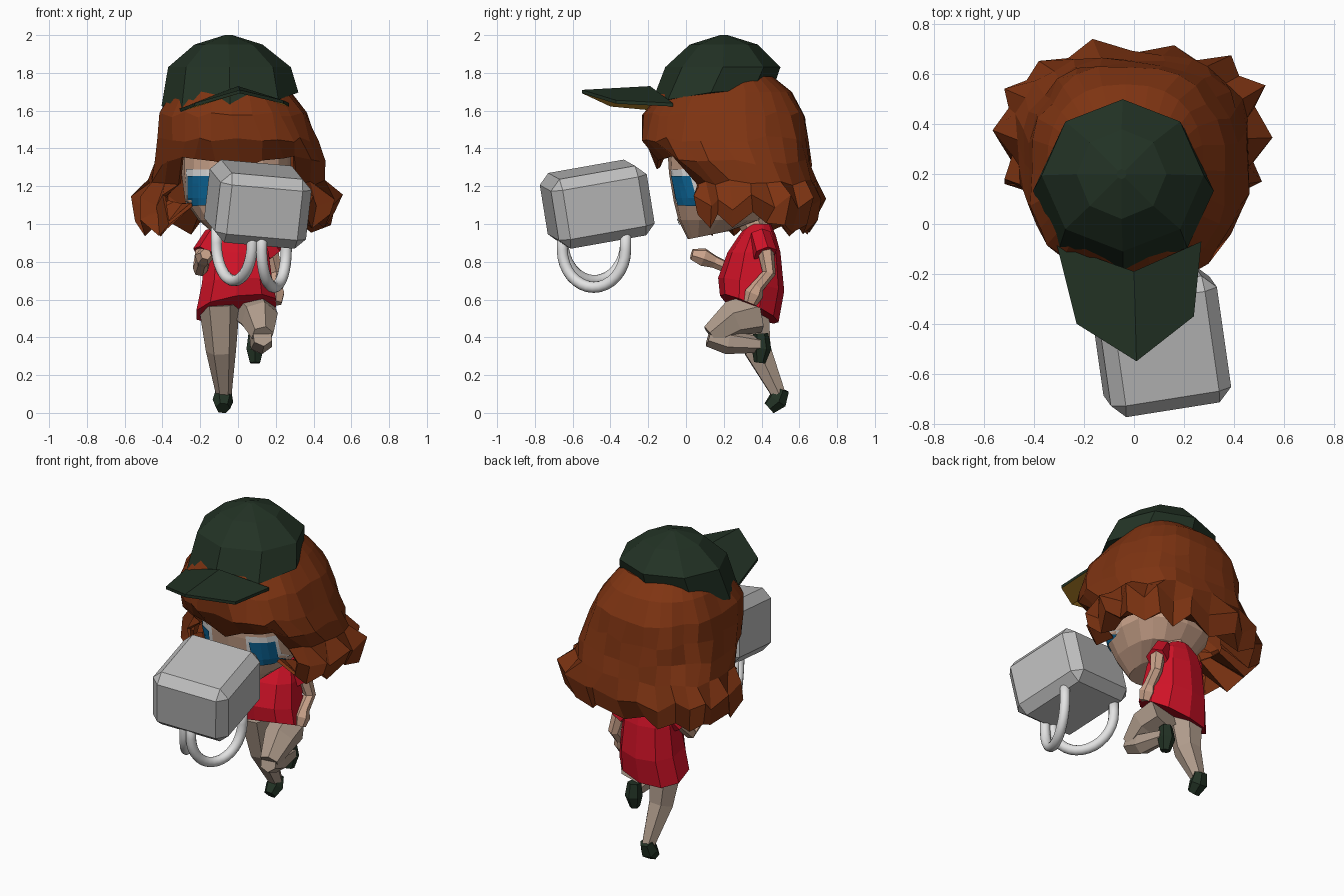
import bpy, bmesh, math, random
from mathutils import Vector
from mathutils.bvhtree import BVHTree

if "Cube" in bpy.data.objects:
    bpy.data.objects.remove(bpy.data.objects["Cube"])

random.seed(4)


def mat(name, r, g, b):
    m = bpy.data.materials.new(name)
    m.diffuse_color = (r, g, b, 1)
    m.use_nodes = True
    m.node_tree.nodes["Principled BSDF"].inputs["Base Color"].default_value = m.diffuse_color
    return m


SKIN = mat("skin", 0.60, 0.37, 0.26)
TIGHTS = mat("tights", 0.43, 0.33, 0.26)
HAIR = mat("auburn", 0.21, 0.034, 0.006)
DARK = mat("dark green", 0.016, 0.032, 0.018)
RED = mat("red", 0.62, 0.006, 0.02)
BLUE = mat("blue", 0.004, 0.14, 0.33)
GOLD = mat("gold", 0.52, 0.26, 0.025)
GREY = mat("grey", 0.52, 0.52, 0.52)
WHITE = mat("white", 0.76, 0.76, 0.76)


def make(name, verts, faces, material):
    me = bpy.data.meshes.new(name)
    me.from_pydata([tuple(v) for v in verts], [], faces)
    bm = bmesh.new()
    bm.from_mesh(me)
    bmesh.ops.recalc_face_normals(bm, faces=bm.faces)
    bm.to_mesh(me)
    bm.free()
    me.materials.append(material)
    ob = bpy.data.objects.new(name, me)
    bpy.context.collection.objects.link(ob)
    return ob


def power(v, e):
    return math.copysign(abs(v) ** e, v)


def loft(name, rows, material, n=8, e=1.0, shape=None, skip=None, bottom=True):
    """Rows: z, x left, x right, y front, y back, optional slope along y and x."""
    verts, faces = [], []
    for j, row in enumerate(rows):
        z, xl, xr, yf, yb, sy, sx = (*row, 0, 0)[:7]
        xc, yc = (xl + xr) / 2, (yf + yb) / 2
        for i in range(n):
            a = 2 * math.pi * i / n
            dx = (xr - xl) / 2 * power(math.sin(a), e)
            dy = -(yb - yf) / 2 * power(math.cos(a), e)
            p = Vector((xc + dx, yc + dy, z + sy * dy + sx * dx))
            verts.append(shape(j, i, p, Vector((xc, yc, z))) if shape else p)
    for j in range(len(rows) - 1):
        for i in range(n):
            if not (skip and skip(j, i)):
                k = (i + 1) % n
                faces.append((j * n + i, j * n + k, j * n + n + k, j * n + n + i))
    faces.append(tuple(range(n)))
    if bottom:
        faces.append(tuple(range((len(rows) - 1) * n, len(rows) * n)))
    return make(name, verts, faces, material)


def limb(name, pts, material, n=6):
    """Faceted tube through points (x, y, z, radius)."""
    verts, faces = [], []
    P = [Vector(p[:3]) for p in pts]
    q, old = None, Vector((0, 0, 1))
    for j, p in enumerate(P):
        d = (P[min(j + 1, len(P) - 1)] - P[max(j - 1, 0)]).normalized()
        turn = old.rotation_difference(d)
        q, old = (turn @ q if q else turn), d
        for i in range(n):
            a = 2 * math.pi * (i + 0.5) / n
            verts.append(p + q @ Vector((math.cos(a), math.sin(a), 0)) * pts[j][3])
    for j in range(len(P) - 1):
        for i in range(n):
            k = (i + 1) % n
            faces.append((j * n + i, j * n + k, j * n + n + k, j * n + n + i))
    faces += [tuple(range(n)), tuple(range((len(P) - 1) * n, len(P) * n))]
    return make(name, verts, faces, material)


# Head
head = loft("head", [
    (1.60, -0.24, 0.22, -0.05, 0.45), (1.42, -0.30, 0.28, -0.10, 0.50),
    (1.27, -0.30, 0.28, -0.09, 0.50), (1.12, -0.28, 0.26, -0.065, 0.47),
    (1.02, -0.21, 0.19, -0.04, 0.39), (0.94, -0.11, 0.09, 0.01, 0.22, 0.2)],
    SKIN, 16, 0.75)
tree = BVHTree.FromPolygons([v.co.copy() for v in head.data.vertices],
                            [tuple(f.vertices) for f in head.data.polygons])


# Face details: thin plates projected onto the head
def plate(name, x0, x1, z0, z1, lift, material, n=4):
    verts = []
    for r in range(n + 1):
        for c in range(n + 1):
            x, z = x0 + (x1 - x0) * c / n, z0 + (z1 - z0) * r / n
            hit, nor, _, _ = tree.ray_cast(Vector((x, -2, z)), Vector((0, 1, 0)))
            if hit is None:
                hit, nor, _, _ = tree.find_nearest(Vector((x, 0, z)))
            out = nor if nor.y < 0 else -nor
            verts.append(hit + out * lift)
    w = n + 1
    make(name, verts, [(r * w + c, r * w + c + 1, r * w + w + c + 1, r * w + w + c)
                       for r in range(n) for c in range(n)], material)


for side, s in (("left", -1), ("right", 1)):
    lo, hi = sorted((-0.01 + s * 0.12, -0.01 + s * 0.26))
    plate(side + "_eye_white", lo, hi, 1.11, 1.29, 0.005, WHITE)
    lo, hi = sorted((-0.01 + s * 0.14, -0.01 + s * 0.25))
    plate(side + "_iris", lo, hi, 1.10, 1.255, 0.009, BLUE)
plate("mouth", -0.04, 0.02, 1.00, 1.03, 0.006, DARK, 2)


# Hair: faceted shell with an opening for the face and flicked ends
def hair_shape(j, i, p, c):
    front = i <= 3 or i >= 25
    if j == 4 and front:
        p.z = 1.30 + 0.23 * abs(p.x + 0.01)
    if j in (6, 7):
        out = 1.05 if i % 2 else 0.93
        p.x, p.y = c.x + (p.x - c.x) * out, c.y + (p.y - c.y) * out
        p.z += 0.03 if i % 2 else -0.03
        if j == 7 and (p.x < -0.1 or p.y > 0.5):
            p.z -= 0.04
    if j >= 2:
        p += Vector([random.uniform(-0.016, 0.016) for _ in range(3)])
    return p


hair = loft("hair", [
    (1.78, -0.28, 0.22, -0.02, 0.46), (1.70, -0.35, 0.28, -0.13, 0.56),
    (1.58, -0.41, 0.36, -0.22, 0.63), (1.45, -0.43, 0.42, -0.235, 0.65),
    (1.33, -0.45, 0.46, -0.16, 0.66), (1.22, -0.48, 0.46, 0.00, 0.68),
    (1.11, -0.55, 0.54, 0.00, 0.72), (1.02, -0.53, 0.50, 0.01, 0.68),
    (1.10, -0.34, 0.32, 0.01, 0.54)], HAIR, 28, 0.82, hair_shape,
    lambda j, i: j >= 4 and (i < 3 or i > 24), bottom=False)
sol = hair.modifiers.new("thickness", "SOLIDIFY")
sol.thickness = 0.02
sol.offset = -1

# Cap crown
loft("cap_crown", [
    (2.00, -0.07, -0.03, 0.18, 0.22), (1.95, -0.23, 0.13, 0.02, 0.38),
    (1.83, -0.37, 0.28, -0.11, 0.50), (1.66, -0.405, 0.32, -0.19, 0.455, 0.12, 0.10)],
    DARK, 8)

# Cap brim: folded along the middle, gold underneath
top = [(-0.31, -0.08, 1.61), (0, -0.19, 1.73), (0.27, -0.07, 1.64),
       (-0.23, -0.40, 1.64), (0.01, -0.55, 1.71), (0.24, -0.37, 1.655)]
under = [(x, y, z - 0.018) for x, y, z in top]
loop = [0, 3, 4, 5, 2, 1]
brim = make("cap_brim", top + under,
            [(0, 1, 4, 3), (1, 2, 5, 4), (6, 9, 10, 7), (7, 10, 11, 8)] +
            [(a, b, b + 6, a + 6) for a, b in zip(loop, loop[1:] + loop[:1])], DARK)
brim.data.materials.append(GOLD)
for f in brim.data.polygons:
    if min(f.vertices) >= 6:
        f.material_index = 1

# Dress, sleeves and neck
loft("dress", [
    (1.00, -0.07, 0.06, 0.33, 0.45), (0.94, -0.15, 0.14, 0.28, 0.475),
    (0.85, -0.18, 0.17, 0.22, 0.50), (0.68, -0.20, 0.19, 0.17, 0.52, -0.2, 0.05),
    (0.55, -0.23, 0.21, 0.18, 0.49, -0.45, 0.15)], RED, 10, 0.9)
limb("neck", [(-0.01, 0.38, 0.95, 0.07), (-0.01, 0.32, 1.06, 0.07)], SKIN)
limb("right_sleeve", [(0.11, 0.39, 0.94, 0.06), (0.18, 0.42, 0.84, 0.065)], RED)
limb("left_sleeve", [(-0.12, 0.38, 0.94, 0.06), (-0.18, 0.32, 0.84, 0.065)], RED)

# Arms and hands
limb("right_arm", [(0.17, 0.42, 0.87, 0.045), (0.20, 0.44, 0.74, 0.036),
                   (0.20, 0.38, 0.67, 0.035), (0.20, 0.36, 0.63, 0.05),
                   (0.20, 0.34, 0.58, 0.035)], SKIN)
limb("left_arm", [(-0.18, 0.33, 0.86, 0.045), (-0.20, 0.24, 0.76, 0.04),
                  (-0.19, 0.15, 0.80, 0.035), (-0.18, 0.09, 0.825, 0.05),
                  (-0.17, 0.03, 0.84, 0.03)], SKIN)

# Legs: left pushes off behind, right knee is raised
limb("left_leg", [(-0.10, 0.34, 0.58, 0.11), (-0.09, 0.38, 0.33, 0.08),
                  (-0.075, 0.49, 0.10, 0.042)], TIGHTS)
limb("left_shoe", [(-0.075, 0.51, 0.125, 0.04), (-0.08, 0.485, 0.065, 0.055),
                   (-0.08, 0.44, 0.025, 0.038)], DARK)
limb("right_thigh", [(0.09, 0.38, 0.53, 0.11), (0.115, 0.25, 0.50, 0.10),
                     (0.13, 0.13, 0.41, 0.06)], TIGHTS)
limb("right_shin", [(0.13, 0.12, 0.405, 0.055), (0.12, 0.22, 0.375, 0.065),
                    (0.10, 0.39, 0.36, 0.042)], TIGHTS)
limb("right_shoe", [(0.09, 0.395, 0.42, 0.04), (0.09, 0.40, 0.34, 0.052),
                    (0.09, 0.39, 0.265, 0.03)], DARK)

# Floating chamfered block
block = make("block", [(x * 0.245, y * 0.26, z * 0.1875) for x in (-1, 1) for y in (-1, 1) for z in (-1, 1)],
             [(0, 1, 3, 2), (4, 6, 7, 5), (0, 4, 5, 1), (2, 3, 7, 6), (0, 2, 6, 4), (1, 5, 7, 3)], GREY)
block.location = (0.105, -0.47, 1.105)
block.rotation_euler = [math.radians(a) for a in (10, 5, 9)]
bev = block.modifiers.new("chamfer", "BEVEL")
bev.width = 0.055
bev.segments = 1


# Two round U-shaped handles under the block
def handle(name, a, b, base):
    a, b = Vector(a), Vector(b)
    mid, half = (a + b) / 2, (b - a) / 2
    pts = [(a.x, a.y, 0.98)]
    for k in range(17):
        t = math.pi * k / 16
        xy = mid - half * math.cos(t)
        pts.append((xy.x, xy.y, base + 0.20 - 0.20 * math.sin(t)))
    pts.append((b.x, b.y, 0.98))
    ob = limb(name, [(*p, 0.03) for p in pts], WHITE, 12)
    for f in ob.data.polygons:
        f.use_smooth = True


handle("left_handle", (0.075, -0.65), (-0.115, -0.32), 0.70)
handle("right_handle", (0.125, -0.655), (0.255, -0.32), 0.665)
